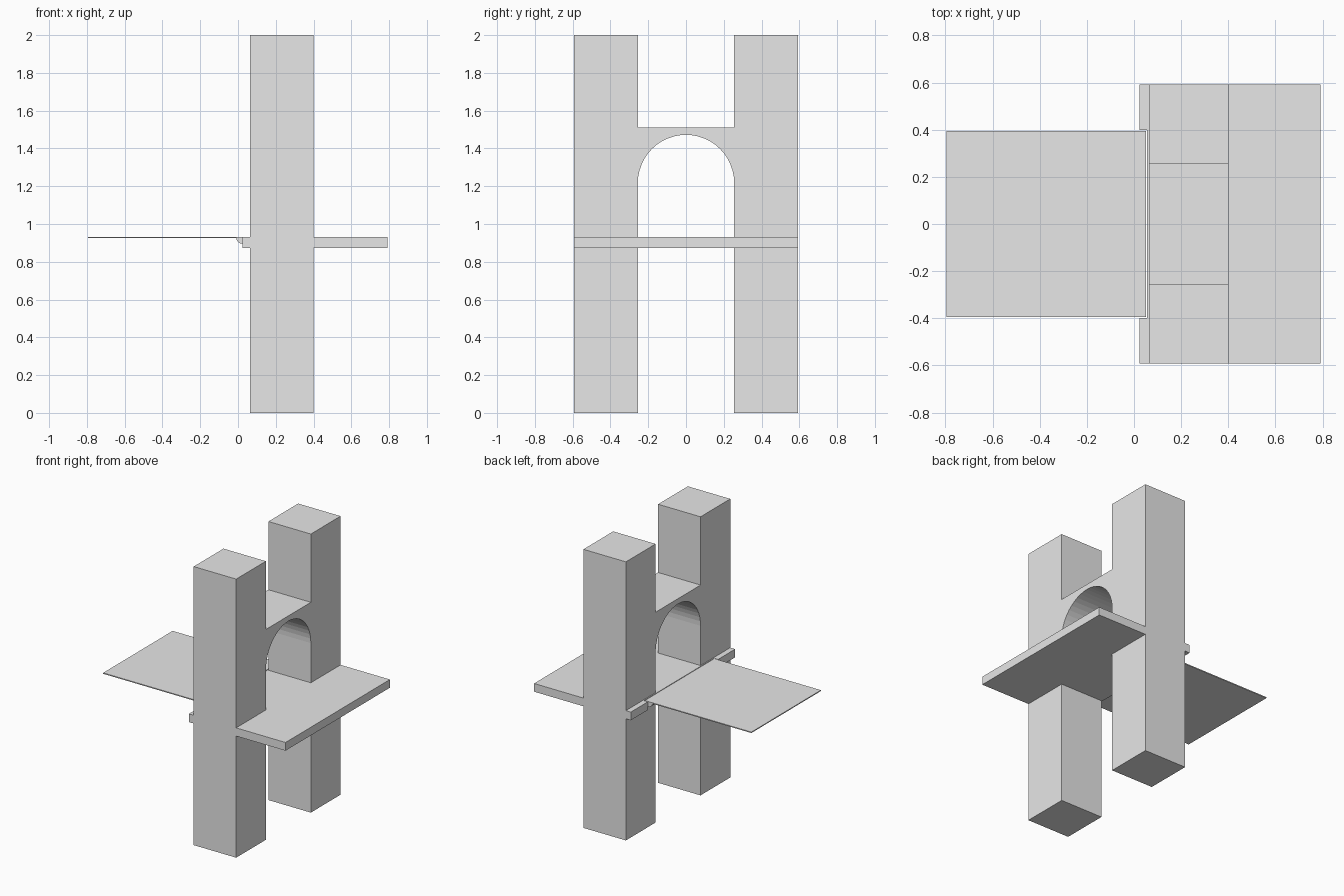
import bpy, bmesh, math

if "Cube" in bpy.data.objects:
    bpy.data.objects.remove(bpy.data.objects["Cube"])

grey = bpy.data.materials.new("pale_grey_stone")
grey.diffuse_color = (0.8, 0.8, 0.8, 1)
grey.use_nodes = True
grey.node_tree.nodes["Principled BSDF"].inputs["Base Color"].default_value = grey.diffuse_color


def extrude(name, points, depth):
    """Make a solid from a closed outline of 3D points and an extrusion vector."""
    bm = bmesh.new()
    face = bm.faces.new([bm.verts.new(p) for p in points])
    top = bmesh.ops.extrude_face_region(bm, geom=[face])["geom"]
    bmesh.ops.translate(bm, vec=depth,
                        verts=[g for g in top if isinstance(g, bmesh.types.BMVert)])
    bmesh.ops.recalc_face_normals(bm, faces=bm.faces)
    mesh = bpy.data.meshes.new(name)
    bm.to_mesh(mesh)
    bm.free()
    mesh.materials.append(grey)
    obj = bpy.data.objects.new(name, mesh)
    bpy.context.collection.objects.link(obj)
    return obj


def box(name, x0, x1, y0, y1, z0, z1):
    return extrude(name, [(x0, y0, z0), (x1, y0, z0), (x1, y1, z0), (x0, y1, z0)],
                   (0, 0, z1 - z0))


# Twin towers joined by an arched lintel, cut from one profile
inner, outer, spring = 0.255, 0.592, 1.217
arch = [(inner * math.cos(math.pi * i / 24), spring + inner * math.sin(math.pi * i / 24))
        for i in range(25)]
outline = ([(inner, 0)] + arch +
           [(-inner, 0), (-outer, 0), (-outer, 2), (-inner, 2), (-inner, 1.51),
            (inner, 1.51), (inner, 2), (outer, 2), (outer, 0)])
extrude("arched_gate", [(0.063, y, z) for y, z in outline], (0.337, 0, 0))

# Road deck with a recess for the drawbridge
w, notch = 0.592, 0.398
extrude("deck", [(0.024, -w, 0.873), (0.792, -w, 0.873), (0.792, w, 0.873),
                 (0.024, w, 0.873), (0.024, notch, 0.873), (0.056, notch, 0.873),
                 (0.056, -notch, 0.873), (0.024, -notch, 0.873)], (0, 0, 0.059))

# Lowered drawbridge panel
box("drawbridge", -0.795, 0.051, -0.394, 0.394, 0.925, 0.932)

# Rounded hinge lugs under the drawbridge
for side, y in (("right", -0.394), ("left", 0.339)):
    lug = [(0.021 + 0.030 * math.cos(math.pi * i / 12), y,
            0.926 - 0.030 * math.sin(math.pi * i / 12)) for i in range(13)]
    extrude("hinge_lug_" + side, lug, (0, 0.055, 0))
